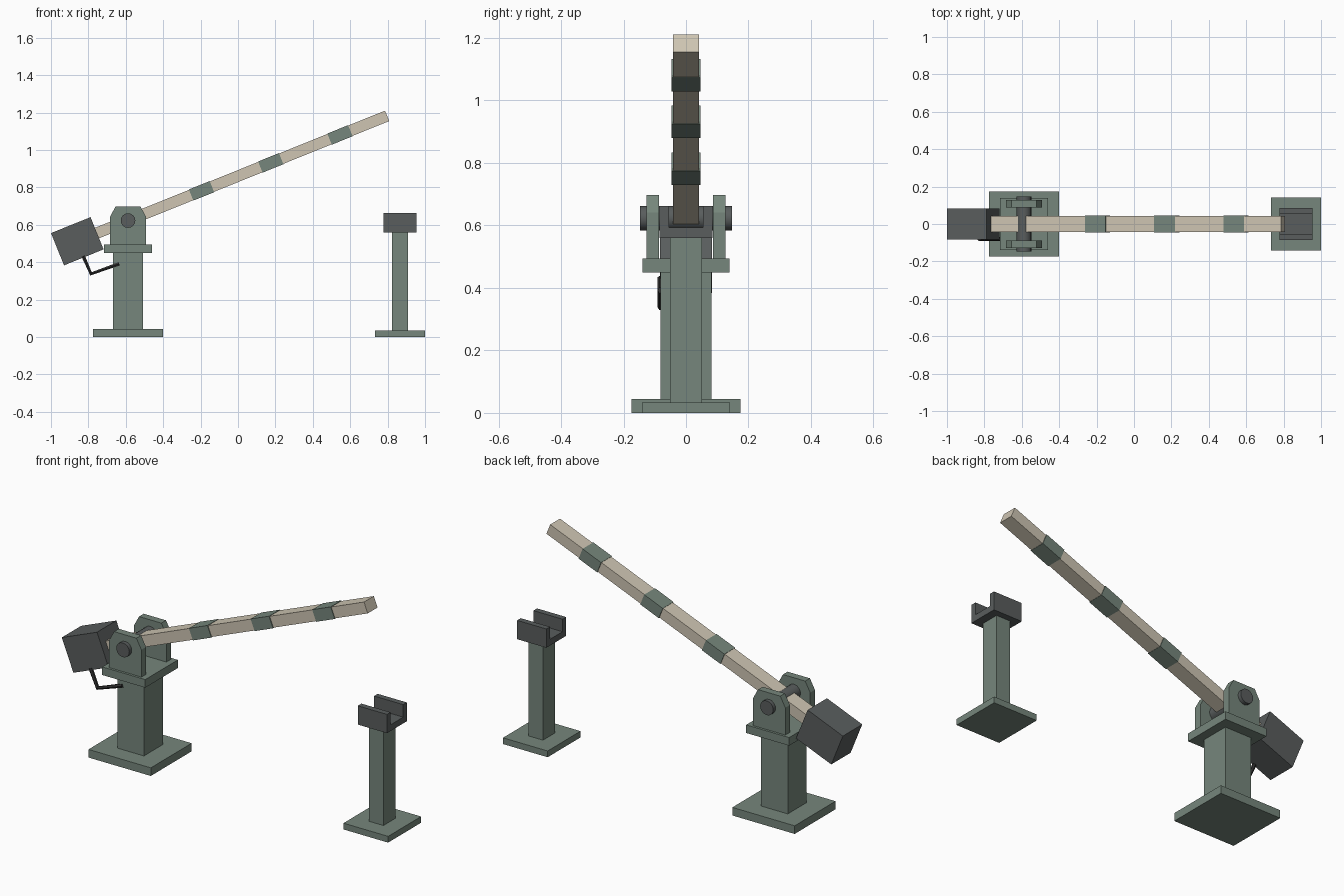
import bpy, bmesh, math
from mathutils import Matrix, Vector

if "Cube" in bpy.data.objects:
    bpy.data.objects.remove(bpy.data.objects["Cube"])


def material(name, rgb):
    m = bpy.data.materials.new(name)
    m.diffuse_color = (*rgb, 1)
    m.use_nodes = True
    m.node_tree.nodes["Principled BSDF"].inputs["Base Color"].default_value = m.diffuse_color
    return m


GREEN = material("green_paint", (0.18, 0.24, 0.20))
CREAM = material("cream_paint", (0.62, 0.56, 0.45))
STEEL = material("dark_steel", (0.10, 0.11, 0.11))
BLACK = material("black_iron", (0.03, 0.03, 0.03))

PX, PZ = -0.588, 0.623                       # pivot of the boom
TILT = Matrix.Translation((PX, 0, PZ)) @ Matrix.Rotation(-math.radians(22), 4, 'Y')


def finish(name, bm, mat, matrix=None):
    bmesh.ops.recalc_face_normals(bm, faces=bm.faces)
    me = bpy.data.meshes.new(name)
    bm.to_mesh(me)
    bm.free()
    me.materials.append(mat)
    ob = bpy.data.objects.new(name, me)
    bpy.context.collection.objects.link(ob)
    if matrix:
        ob.matrix_world = matrix
    return ob


def box(name, x, y, z, mat, matrix=None):
    """Box from x range, half width in y, and z range."""
    bm = bmesh.new()
    bmesh.ops.create_cube(bm, size=1)
    for v in bm.verts:
        v.co = ((x[0] + x[1]) / 2 + v.co.x * (x[1] - x[0]), v.co.y * 2 * y,
                (z[0] + z[1]) / 2 + v.co.z * (z[1] - z[0]))
    return finish(name, bm, mat, matrix)


def prism(name, pts, axis, a, b, mat):
    """Extrude a 2D profile along x (profile y,z) or y (profile x,z)."""
    bm = bmesh.new()
    place = (lambda p: (a, p[0], p[1])) if axis == 'X' else (lambda p: (p[0], a, p[1]))
    face = bm.faces.new([bm.verts.new(place(p)) for p in pts])
    new = bmesh.ops.extrude_face_region(bm, geom=[face])["geom"]
    step = Vector((b - a, 0, 0)) if axis == 'X' else Vector((0, b - a, 0))
    bmesh.ops.translate(bm, vec=step, verts=[g for g in new if isinstance(g, bmesh.types.BMVert)])
    return finish(name, bm, mat)


# Pivot pedestal
box("pedestal_base", (-0.775, -0.401), 0.175, (0, 0.044), GREEN)
box("pedestal_column", (-0.668, -0.508), 0.081, (0.044, 0.45), GREEN)
box("pedestal_cap", (-0.717, -0.459), 0.14, (0.45, 0.494), GREEN)

# Chamfered pivot cheeks, one each side
half = [(0.097, 0.494), (0.097, 0.642), (0.067, 0.697)]
cheek = [(PX + x, z) for x, z in half] + [(PX - x, z) for x, z in reversed(half)]
for side, s in (("front", -1), ("back", 1)):
    prism(f"pivot_cheek_{side}", cheek, 'Y', s * 0.087, s * 0.127, GREEN)

# Pivot pin
bm = bmesh.new()
bmesh.ops.create_cone(bm, cap_ends=True, segments=16, radius1=0.039, radius2=0.039, depth=0.296)
pin = finish("pivot_pin", bm, STEEL,
             Matrix.Translation((PX, 0, PZ)) @ Matrix.Rotation(math.pi / 2, 4, 'X'))
for p in pin.data.polygons:
    p.use_smooth = len(p.vertices) == 4
pin.data.set_sharp_from_angle(angle=math.radians(40))

# Boom, painted bands and counterweight, all tilted about the pivot
box("boom", (-0.30, 1.494), 0.042, (-0.03, 0.03), CREAM, TILT)
for i, c in enumerate((0.424, 0.823, 1.222)):
    box(f"boom_band_{i + 1}", (c - 0.06, c + 0.06), 0.046, (-0.032, 0.032), GREEN, TILT)
box("counterweight", (-0.407, -0.179), 0.083, (-0.094, 0.092), STEEL, TILT)

# Bent handle rod under the counterweight
cu = bpy.data.curves.new("handle_rod", 'CURVE')
cu.dimensions = '3D'
cu.bevel_depth = 0.011
cu.bevel_resolution = 1
cu.use_fill_caps = True
sp = cu.splines.new('POLY')
sp.points.add(2)
for pt, (x, z) in zip(sp.points, [(-0.828, 0.434), (-0.786, 0.338), (-0.635, 0.392)]):
    pt.co = (x, -0.08, z, 1)
sp.use_smooth = False
cu.materials.append(BLACK)
bpy.context.collection.objects.link(bpy.data.objects.new("handle_rod", cu))

# Rest post with U-shaped cradle
box("rest_base", (0.732, 1.0), 0.141, (0, 0.034), GREEN)
box("rest_post", (0.823, 0.909), 0.051, (0.034, 0.56), GREEN)
u = [(0.085, 0.56), (0.085, 0.662), (0.054, 0.662), (0.054, 0.594)]
prism("rest_cradle", u + [(-y, z) for y, z in reversed(u)], 'X', 0.779, 0.954, STEEL)
